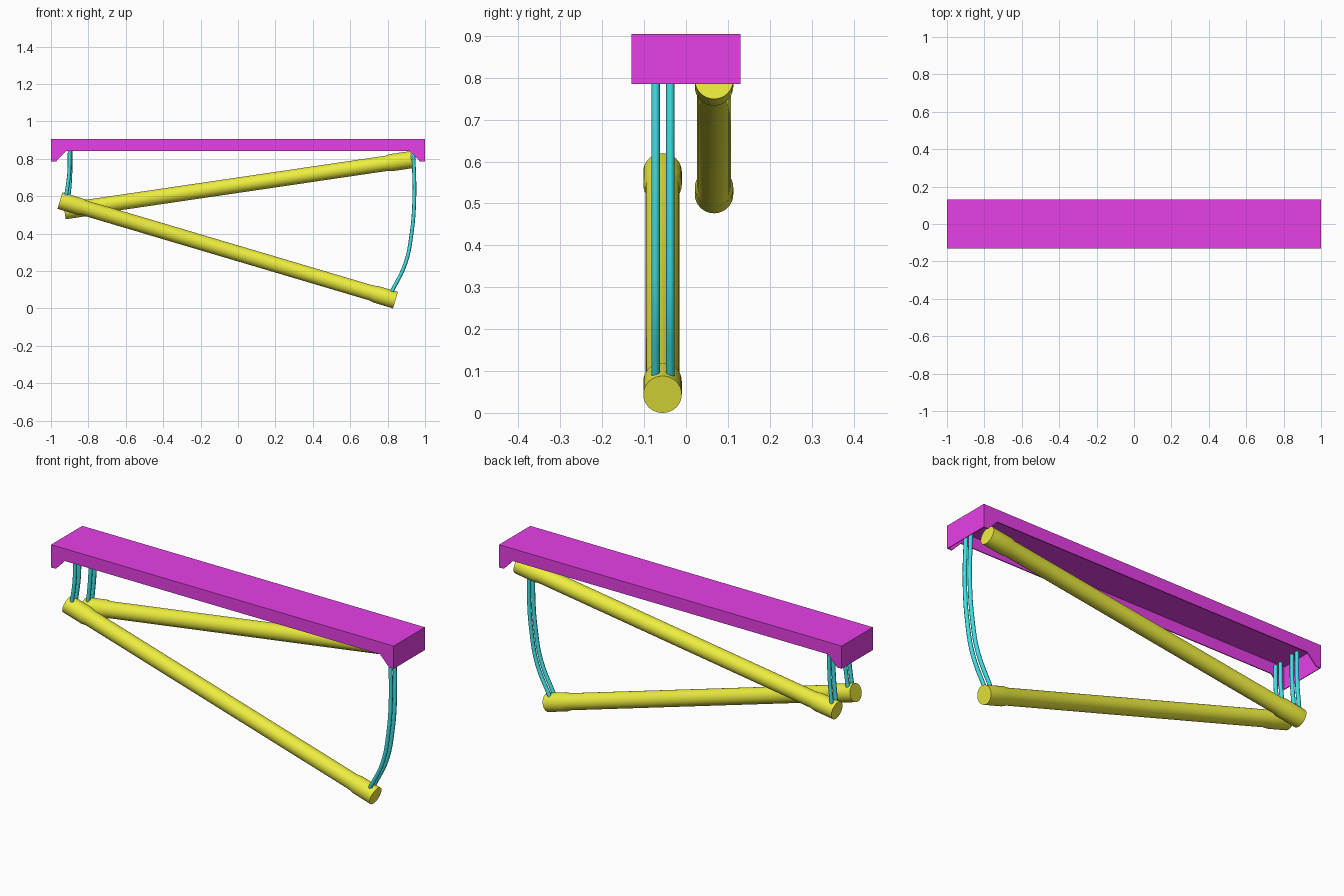
import bpy, bmesh, math
from mathutils import Vector

if "Cube" in bpy.data.objects:
    bpy.data.objects.remove(bpy.data.objects["Cube"])


def material(name, rgb):
    m = bpy.data.materials.new(name)
    m.diffuse_color = (*rgb, 1)
    m.use_nodes = True
    m.node_tree.nodes["Principled BSDF"].inputs["Base Color"].default_value = m.diffuse_color
    return m


MAGENTA = material("housing_magenta", (0.8, 0.05, 0.8))
YELLOW = material("tube_yellow", (0.85, 0.85, 0.05))
CYAN = material("wire_cyan", (0.05, 0.75, 0.78))


def add_mesh(name, bm, mat):
    me = bpy.data.meshes.new(name)
    bm.to_mesh(me)
    bm.free()
    me.materials.append(mat)
    ob = bpy.data.objects.new(name, me)
    bpy.context.collection.objects.link(ob)
    return ob


def activate(ob):
    bpy.ops.object.select_all(action='DESELECT')
    ob.select_set(True)
    bpy.context.view_layer.objects.active = ob


# Housing: thin sheet tray, open below, with deeper sloped ends
half = [(0.92, 0.84), (0.973, 0.785), (1, 0.785), (1, 0.905)]
outline = half + [(-x, z) for x, z in reversed(half)]
bm = bmesh.new()
front = [bm.verts.new((x, -0.13, z)) for x, z in outline]
back = [bm.verts.new((x, 0.13, z)) for x, z in outline]
bm.faces.new(front)
bm.faces.new(back[::-1])
for i in (2, 3, 4):
    bm.faces.new((front[i], back[i], back[i + 1], front[i + 1]))
housing = add_mesh("housing", bm, MAGENTA)
sheet = housing.modifiers.new("sheet", 'SOLIDIFY')
sheet.thickness = 0.005
sheet.offset = -1


# Tubes: lathed profile with wider caps at both ends
def tube(name, a, b):
    a, b = Vector(a), Vector(b)
    L = (b - a).length
    R, r = 0.046, 0.041
    prof = [(0, 0), (R, 0), (R, 0.11), (r, 0.135),
            (r, L - 0.135), (R, L - 0.11), (R, L), (0, L)]
    bm = bmesh.new()
    vs = [bm.verts.new((x, 0, z)) for x, z in prof]
    es = [bm.edges.new(p) for p in zip(vs, vs[1:])]
    bmesh.ops.spin(bm, geom=vs + es, cent=(0, 0, 0), axis=(0, 0, 1),
                   angle=math.tau, steps=32, use_duplicate=False)
    bmesh.ops.remove_doubles(bm, verts=bm.verts[:], dist=1e-4)
    bmesh.ops.recalc_face_normals(bm, faces=bm.faces[:])
    ob = add_mesh(name, bm, YELLOW)
    ob.location = a
    ob.rotation_euler = (b - a).to_track_quat('Z', 'Y').to_euler()
    activate(ob)
    bpy.ops.object.shade_smooth_by_angle(angle=math.radians(35))


tube("front_tube", (-0.952, -0.056, 0.576), (0.842, -0.056, 0.044))
tube("back_tube", (-0.928, 0.067, 0.522), (0.927, 0.067, 0.795))


# Wires: pairs of thin bent cables
def wire_pair(name, y, path):
    for side, dy in (("a", -0.0175), ("b", 0.0175)):
        cu = bpy.data.curves.new(f"{name}_{side}", 'CURVE')
        cu.dimensions = '3D'
        cu.bevel_depth = 0.01
        cu.bevel_resolution = 2
        cu.resolution_u = 5
        cu.use_fill_caps = True
        sp = cu.splines.new('BEZIER')
        sp.bezier_points.add(len(path) - 1)
        for p, (x, z) in zip(sp.bezier_points, path):
            p.co = (x, y + dy, z)
            p.handle_left_type = p.handle_right_type = 'AUTO'
        cu.materials.append(CYAN)
        ob = bpy.data.objects.new(cu.name, cu)
        bpy.context.collection.objects.link(ob)
        activate(ob)
        bpy.ops.object.convert(target='MESH')
        bpy.ops.object.shade_smooth_by_angle(angle=math.radians(50))


wire_pair("right_wire", -0.055,
          [(0.937, 0.845), (0.943, 0.6), (0.928, 0.4), (0.895, 0.24), (0.82, 0.085)])
wire_pair("left_front_wire", -0.055,
          [(-0.9, 0.85), (-0.903, 0.72), (-0.92, 0.595)])
wire_pair("left_back_wire", 0.067,
          [(-0.895, 0.85), (-0.897, 0.7), (-0.91, 0.555)])
